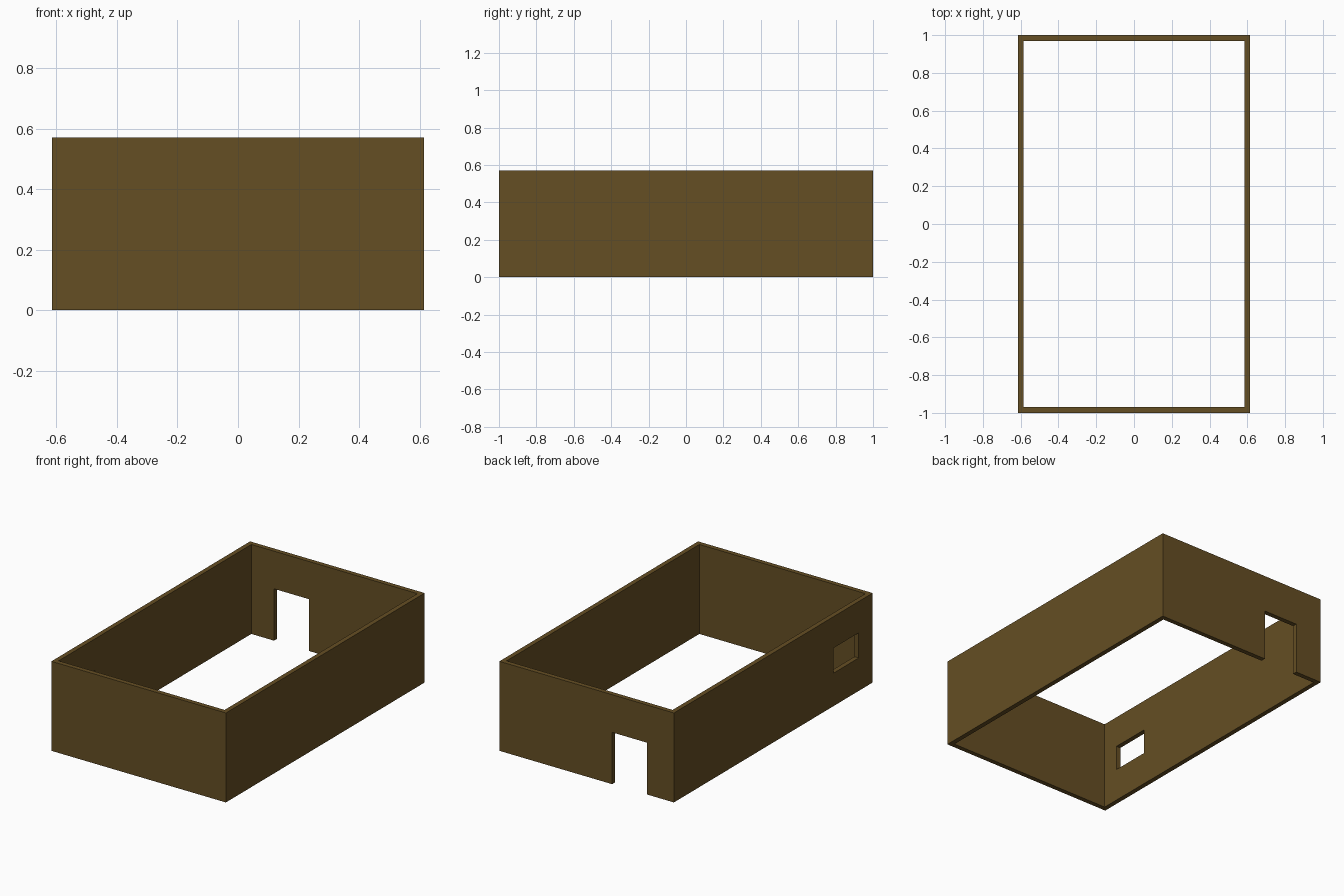
import bpy

if "Cube" in bpy.data.objects:
    bpy.data.objects.remove(bpy.data.objects["Cube"])

W, L, H, T = 0.615, 1.0, 0.57, 0.03  # half width, half length, height, wall thickness

brown = bpy.data.materials.new("dark brown")
brown.diffuse_color = (0.130, 0.077, 0.017, 1)
brown.use_nodes = True
brown.node_tree.nodes["Principled BSDF"].inputs["Base Color"].default_value = brown.diffuse_color


def box(name, x, y, z):
    """Box spanning the given (low, high) ranges."""
    bpy.ops.mesh.primitive_cube_add(size=1)
    ob = bpy.context.object
    ob.name = name
    for v in ob.data.vertices:
        for i, (lo, hi) in enumerate((x, y, z)):
            v.co[i] = lo if v.co[i] < 0 else hi
    ob.data.materials.append(brown)
    return ob


# Outer block that becomes the four walls
walls = box("room_walls", (-W, W), (-L, L), (0, H))

# Openings: hollow interior, doorway in the back wall, window in the left wall
cutters = [
    box("interior_cutter", (-W + T, W - T), (-L + T, L - T), (-0.1, H + 0.1)),
    box("doorway_cutter", (-0.425, -0.18), (L - 2 * T, L + 0.1), (-0.1, 0.33)),
    box("window_cutter", (-W - 0.1, -W + 2 * T), (-0.86, -0.605), (0.21, 0.37)),
]
bpy.context.view_layer.objects.active = walls
for cutter in cutters:
    cutter.hide_render = True
    mod = walls.modifiers.new(cutter.name, 'BOOLEAN')
    mod.operation = 'DIFFERENCE'
    mod.solver = 'EXACT'
    mod.object = cutter
    bpy.ops.object.modifier_apply(modifier=mod.name)
    bpy.data.objects.remove(cutter)
